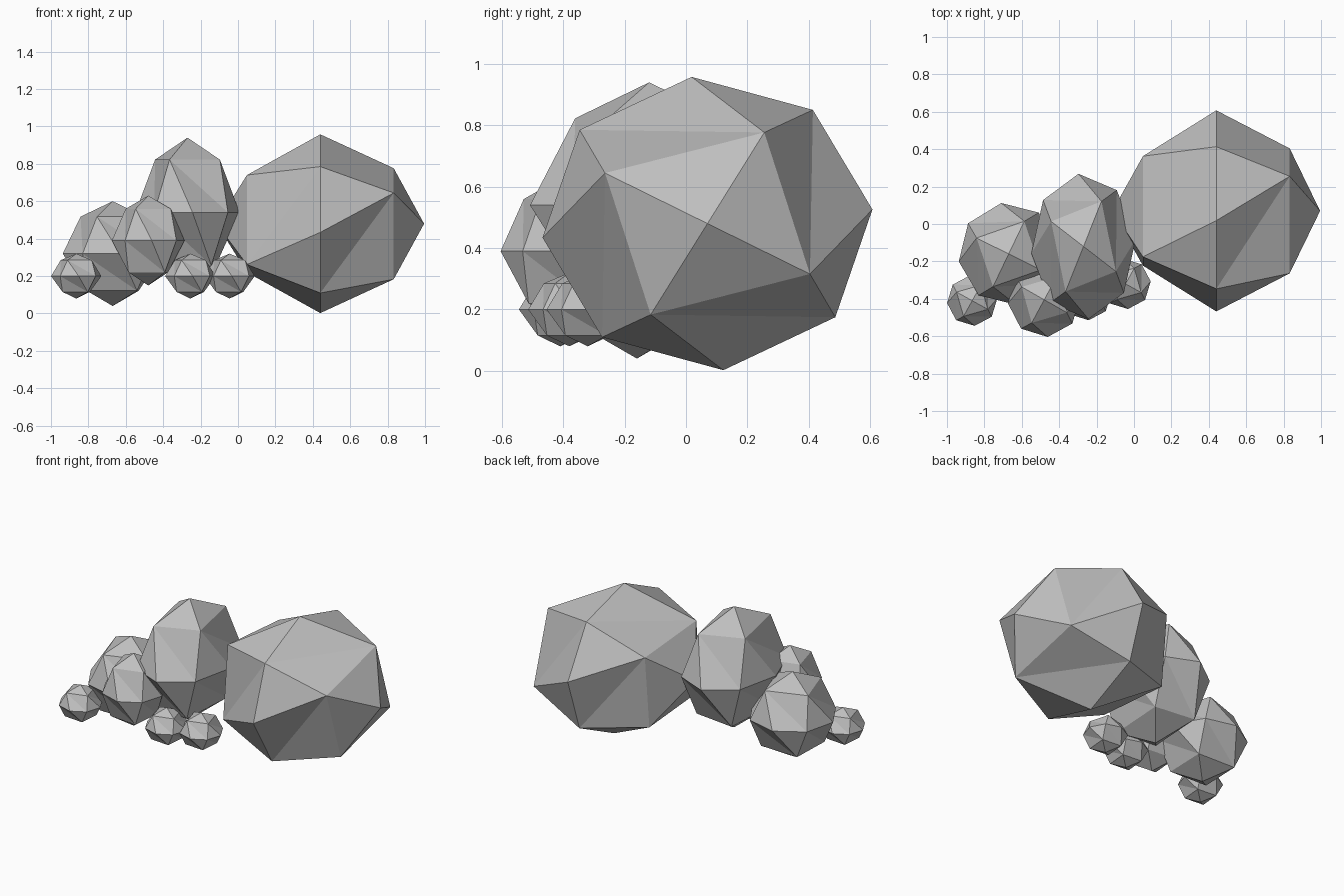
import bpy
import bmesh
from math import cos, sin, radians
from mathutils import Matrix, Vector

cube = bpy.data.objects.get("Cube")
if cube:
    bpy.data.objects.remove(cube)

stone = bpy.data.materials.new("stone_grey")
stone.use_nodes = True
colour = (0.52, 0.52, 0.52, 1)
stone.diffuse_color = colour
stone.node_tree.nodes["Principled BSDF"].inputs["Base Color"].default_value = colour

RING = 0.7071  # height and radius of the upper and lower rings


def ring(bm, count, start, radius, z):
    angles = [radians(start + i * 360 / count) for i in range(count)]
    return [bm.verts.new((radius * cos(a), radius * sin(a), z)) for a in angles]


def rock(name, centre, size, turn=0, on_side=False):
    """Faceted boulder: two poles, an eight-sided waist, two twisted four-sided rings."""
    bm = bmesh.new()
    top, bottom = bm.verts.new((0, 0, 1)), bm.verts.new((0, 0, -1))
    waist = ring(bm, 8, 5.5 + turn, 1, 0)
    upper = ring(bm, 4, 61 + turn, RING, RING)
    lower = ring(bm, 4, 40 + turn, RING, -RING)
    for i in range(4):
        j = (i + 1) % 4
        w = [waist[(2 * i + k) % 8] for k in range(4)]
        u, u_next, b, b_next = upper[i], upper[j], lower[i], lower[j]
        for tri in ((top, u, u_next), (u, w[1], w[2]), (u, w[2], w[3]), (u, w[3], u_next),
                    (bottom, b_next, b), (b, w[1], w[0]), (b_next, w[2], w[1]), (b_next, w[1], b)):
            bm.faces.new(tri)
    # Lay the pole along x when the boulder rests on its side
    if on_side:
        for v in bm.verts:
            v.co = Vector((v.co.z, v.co.x, v.co.y))
    bmesh.ops.transform(bm, matrix=Matrix.Translation(centre) @ Matrix.Diagonal((*size, 1)),
                        verts=bm.verts)
    bmesh.ops.recalc_face_normals(bm, faces=bm.faces)
    mesh = bpy.data.meshes.new(name)
    bm.to_mesh(mesh)
    bm.free()
    mesh.materials.append(stone)
    bpy.context.collection.objects.link(bpy.data.objects.new(name, mesh))


# Boulders
rock("large_boulder", (0.44, 0.07, 0.48), (0.555, 0.54, 0.48), on_side=True)
rock("tall_boulder", (-0.27, -0.12, 0.54), (0.28, 0.39, 0.4))
rock("round_boulder", (-0.67, -0.16, 0.32), (0.27, 0.275, 0.28), turn=3)
rock("front_boulder", (-0.48, -0.405, 0.39), (0.195, 0.2, 0.24))

# Pebbles
for side, x, y in (("right", -0.865, -0.41), ("middle", -0.255, -0.38), ("left", -0.045, -0.32)):
    rock(side + "_pebble", (x, y, 0.2), (0.135, 0.135, 0.12))
